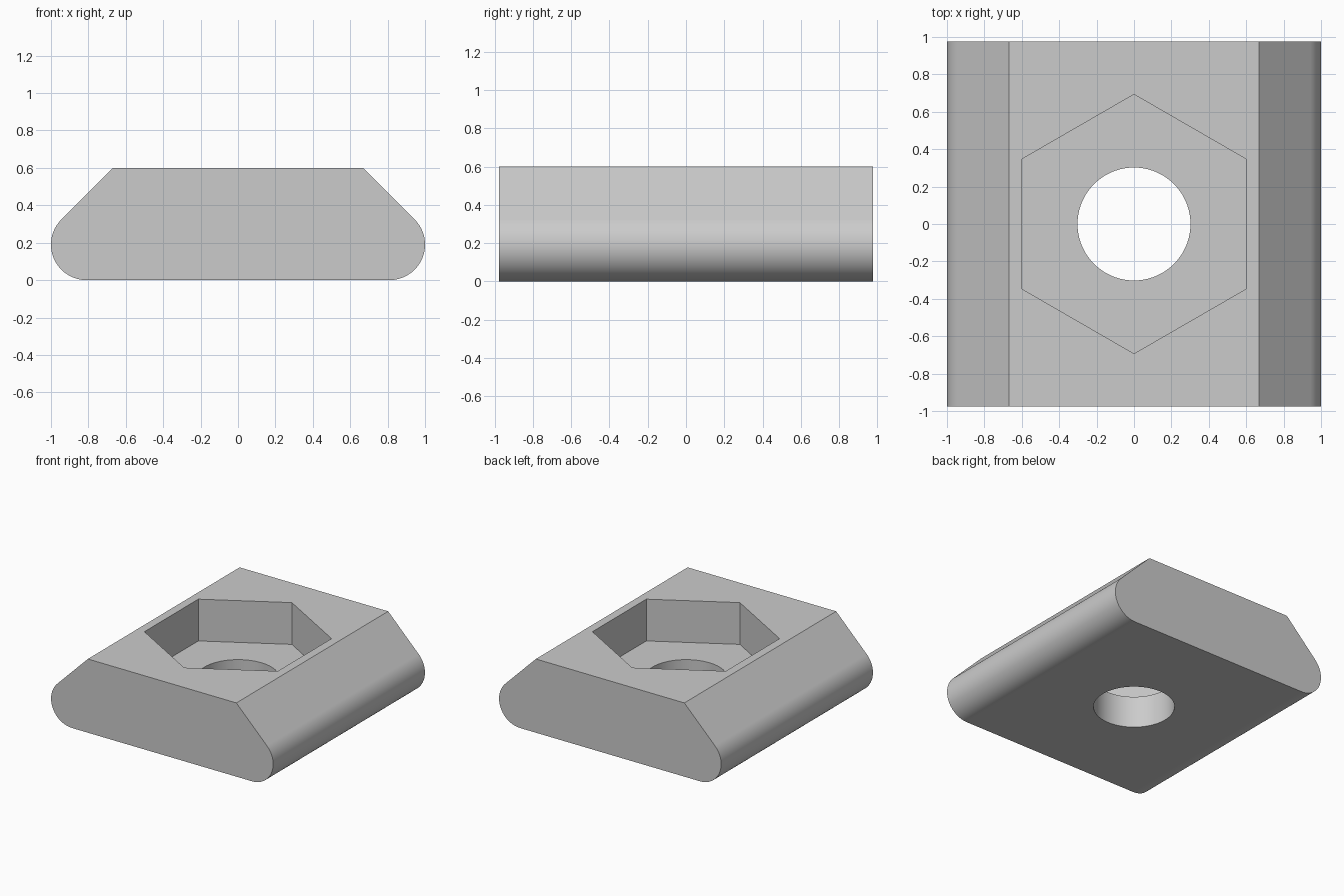
import bpy
import bmesh
from math import cos, sin, pi, radians

HALF_LENGTH = 0.976
HEIGHT = 0.6
EDGE_RADIUS = 0.19
POCKET_FLOOR = 0.26
POCKET_HALF_WIDTH = 0.6
BORE_RADIUS = 0.302

default_cube = bpy.data.objects.get("Cube")
if default_cube:
    bpy.data.objects.remove(default_cube, do_unlink=True)

steel = bpy.data.materials.new("light_grey_steel")
steel.use_nodes = True
grey = (0.6, 0.6, 0.6, 1)
steel.diffuse_color = grey
steel.node_tree.nodes["Principled BSDF"].inputs["Base Color"].default_value = grey


def extrude_outline(name, points, vector):
    """Solid made by sweeping a flat outline along a vector."""
    bm = bmesh.new()
    face = bm.faces.new([bm.verts.new(p) for p in points])
    swept = bmesh.ops.extrude_face_region(bm, geom=[face])["geom"]
    moved = [g for g in swept if isinstance(g, bmesh.types.BMVert)]
    bmesh.ops.translate(bm, verts=moved, vec=vector)
    bmesh.ops.recalc_face_normals(bm, faces=bm.faces)
    mesh = bpy.data.meshes.new(name)
    bm.to_mesh(mesh)
    bm.free()
    mesh.materials.append(steel)
    obj = bpy.data.objects.new(name, mesh)
    bpy.context.collection.objects.link(obj)
    return obj


def prism(name, radius, sides, bottom, top, turn=0):
    """Upright regular prism on the centre axis."""
    angles = [turn + 2 * pi * i / sides for i in range(sides)]
    ring = [(radius * cos(a), radius * sin(a), bottom) for a in angles]
    return extrude_outline(name, ring, (0, 0, top - bottom))


# Body section: flat base, rounded sides, slopes at 45 degrees, flat top
steps = 24
centre_x = 1 - EDGE_RADIUS
arc = [-pi / 2 + i / steps * radians(135) for i in range(steps + 1)]
side = [(centre_x + EDGE_RADIUS * cos(a), EDGE_RADIUS * (1 + sin(a))) for a in arc]
tangent_x, tangent_z = side[-1]
side.append((tangent_x + tangent_z - HEIGHT, HEIGHT))
section = side + [(-x, z) for x, z in reversed(side)]
body = extrude_outline("slot_nut_body",
                       [(x, -HALF_LENGTH, z) for x, z in section],
                       (0, 2 * HALF_LENGTH, 0))

# Hexagonal pocket from above and round bore through the floor
cutters = [
    prism("hex_pocket_cutter", POCKET_HALF_WIDTH / cos(pi / 6), 6,
          POCKET_FLOOR, HEIGHT + 0.2, pi / 2),
    prism("bore_cutter", BORE_RADIUS, 72, -0.2, POCKET_FLOOR + 0.1),
]
bpy.ops.object.select_all(action="DESELECT")
bpy.context.view_layer.objects.active = body
body.select_set(True)
for cutter in cutters:
    cutter.hide_render = True
    cut = body.modifiers.new(cutter.name, "BOOLEAN")
    cut.operation = "DIFFERENCE"
    cut.solver = "EXACT"
    cut.object = cutter
    bpy.ops.object.modifier_apply(modifier=cut.name)
    bpy.data.objects.remove(cutter, do_unlink=True)

# Smooth the rounded sides and bore, keep the flats crisp
bpy.ops.object.shade_smooth_by_angle(angle=radians(30))
weighted = body.modifiers.new("flat_face_normals", "WEIGHTED_NORMAL")
weighted.keep_sharp = True
